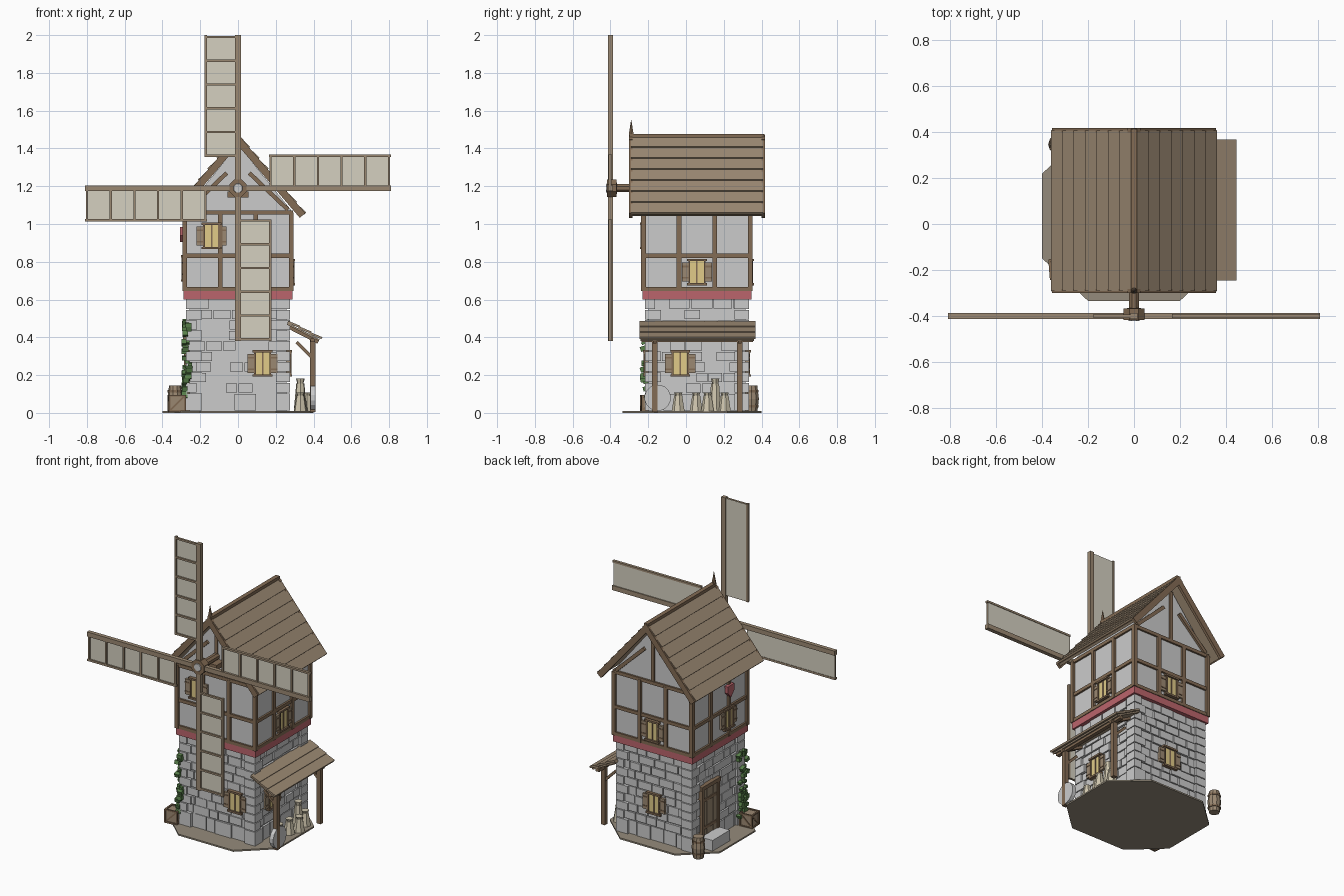
import bpy, bmesh, math, random
from mathutils import Matrix, Vector

if "Cube" in bpy.data.objects:
    bpy.data.objects.remove(bpy.data.objects["Cube"])

random.seed(4)
CY = 0.058                                  # tower centre in y
I = Matrix.Identity(4)
T = Matrix.Translation
def R(a, axis): return Matrix.Rotation(a, 4, axis)

def mat(name, r, g, b):
    m = bpy.data.materials.new(name)
    m.diffuse_color = (r, g, b, 1)
    m.use_nodes = True
    m.node_tree.nodes["Principled BSDF"].inputs["Base Color"].default_value = m.diffuse_color
    return m
WOOD = mat("timber", .23, .15, .09)
PLANK = mat("plank", .33, .25, .17)
SAIL = mat("sailcloth", .66, .63, .53)
GLASS = mat("lit_glass", .75, .6, .25)
RED = mat("red_paint", .5, .13, .15)
GREEN = mat("ivy_green", .1, .22, .07)
EARTH = mat("earth", .3, .26, .2)
SACK = mat("sackcloth", .62, .56, .42)

class Part:
    """Collects simple solids into one named object."""
    def __init__(self, name, material=None):
        self.name, self.material, self.bm = name, material, bmesh.new()
    def box(self, x0, x1, y0, y1, z0, z1, m=I):
        s = Matrix.Diagonal((x1 - x0, y1 - y0, z1 - z0, 1))
        bmesh.ops.create_cube(self.bm, size=1, matrix=m @ T(((x0+x1)/2, (y0+y1)/2, (z0+z1)/2)) @ s)
    def wall(self, f, u0, u1, z0, z1, d0, d1):
        self.box(u0, u1, -d1, -d0, z0, z1, f)
    def beam(self, p, q, w, y0, y1, m=I):     # bar in the xz plane from p to q
        dx, dz = q[0] - p[0], q[1] - p[1]
        l = math.hypot(dx, dz) / 2
        self.box(-l, l, y0, y1, -w/2, w/2,
                 m @ T(((p[0]+q[0])/2, 0, (p[1]+q[1])/2)) @ R(-math.atan2(dz, dx), 'Y'))
    def cone(self, r0, r1, h, m, n=8):        # stands on the local origin
        bmesh.ops.create_cone(self.bm, cap_ends=True, segments=n, radius1=r0, radius2=r1,
                              depth=h, matrix=m @ T((0, 0, h/2)) @ R(math.pi/n, 'Z'))
    def prism(self, pts, vec):
        face = self.bm.faces.new([self.bm.verts.new(p) for p in pts])
        ext = bmesh.ops.extrude_face_region(self.bm, geom=[face])
        bmesh.ops.translate(self.bm, vec=vec, verts=[v for v in ext['geom'] if isinstance(v, bmesh.types.BMVert)])
    def done(self):
        bmesh.ops.recalc_face_normals(self.bm, faces=self.bm.faces)
        me = bpy.data.meshes.new(self.name)
        self.bm.to_mesh(me)
        self.bm.free()
        if self.material: me.materials.append(self.material)
        bpy.context.collection.objects.link(bpy.data.objects.new(self.name, me))

# wall frames: local x runs along the wall, local -y points outwards
FRONT, RIGHT, BACK, LEFT = FACES = [T((0, CY, 0)) @ R(k * math.pi/2, 'Z') for k in range(4)]

# ground slab
p = Part("ground_slab", EARTH)
half = [(.2, -.335), (.4, -.15), (.4, .22), (.2, .4)]
p.prism([(x, y, 0) for x, y in half + [(-x, y) for x, y in reversed(half)]], (0, 0, .01))
p.done()

# stone tower: core, random courses and alternating quoins
p = Part("stone_tower")
p.box(-.256, .256, CY-.256, CY+.256, .005, .61)
rows = [.01, .105] + [.105 + .0555 * i for i in range(1, 10)]
for z0, z1 in zip(rows, rows[1:]):
    for f in FACES:
        u = -.25
        while u < .25:
            w = random.uniform(.055, .12)
            p.wall(f, u, min(u + w, .255), z0 + .003, z1 - .004, .25, random.uniform(.259, .27))
            u += w + .007
for k in range(10):
    z0, z1 = rows[k], rows[k+1]
    for f in FACES:
        w = .055 if k % 2 else .085
        p.wall(f, -.276, -.276 + w, z0 + .002, z1 - .003, .2, .276)
p.done()

# red band between the storeys
p = Part("red_band", RED)
p.box(-.288, .288, CY-.288, CY+.288, .6, .645)
p.done()

# plaster upper storey with gables
p = Part("upper_walls")
prof = [(-.28, .64), (.28, .64), (.28, 1.075), (0, 1.42), (-.28, 1.075)]
p.prism([(x, CY-.28, z) for x, z in prof], (0, .56, 0))
p.done()

# timber framing
p = Part("timber_frame", WOOD)
for k, f in enumerate(FACES):
    for u in (-.283, -.095, .095, .283):
        p.wall(f, u - .012, u + .012, .645, 1.06, .27, .294)
    for z in (.656, .832, 1.06):
        p.wall(f, -.29, .29, z - .011, z + .011, .27, .292)
    if k % 2 == 0:                           # gable braces
        for s in (-1, 1):
            p.beam((s*.06, 1.27), (s*.265, 1.075), .022, -.295, -.27, f)
        p.wall(f, -.011, .011, 1.06, 1.4, .27, .288)
p.done()

# plank roof: slab, lapped boards, barge boards, ridge
p, trim = Part("roof_planks", PLANK), Part("roof_trim", WOOD)
ang, L = math.atan2(.41, .35), .535
for k in (0, 1):
    m = T((0, CY, 1.462)) @ R(k * math.pi, 'Z') @ R(ang, 'Y')
    p.box(0, L, -.345, .345, -.018, -.002, m)
    for i in range(7):
        b = m @ T(((i + .5) * L/7, 0, .004)) @ R(-.1, 'Y')
        p.box(-L/14 - .006, L/14 + .006, -.35, .35, -.006, .006, b)
        trim.box(L/14 - .002, L/14 + .006, -.351, .351, -.008, .001, b)
    for y in (-.35, .35):
        trim.box(-.008, L + .004, y - .009, y + .009, -.03, .008, m)
trim.box(-.014, .014, CY-.356, CY+.356, 1.455, 1.477)
trim.cone(.014, .011, .03, T((0, -.29, 1.47)), 6)
trim.cone(.011, .001, .055, T((0, -.29, 1.495)), 6)
p.done(); trim.done()

# windows with shutters: wall, centre along wall, centre height, wall depth
frame, glass = Part("window_frames", WOOD), Part("window_panes", GLASS)
shut = Part("window_shutters", PLANK)
for f, u, z, d in [(FRONT, -.14, .937, .278), (FRONT, .13, .262, .262),
                   (RIGHT, 0, .745, .278), (RIGHT, -.088, .262, .262),
                   (BACK, 0, .745, .278), (BACK, 0, .262, .262), (LEFT, .088, .765, .278)]:
    glass.wall(f, u-.038, u+.038, z-.058, z+.058, d-.01, d+.012)
    for s in (-1, 1):
        frame.wall(f, u+s*.041-.005, u+s*.041+.005, z-.06, z+.06, d-.01, d+.02)
        shut.wall(f, u+s*.063-.017, u+s*.063+.017, z-.05, z+.05, d-.01, d+.016)
        for dz in (-.03, .03):
            frame.wall(f, u+s*.063-.017, u+s*.063+.017, z+dz-.004, z+dz+.004, d, d+.019)
        frame.wall(f, u-.052, u+.052, z+s*.064-.006, z+s*.064+.006, d-.01, d+.024)
    frame.wall(f, u-.004, u+.004, z-.06, z+.06, d, d+.016)
frame.done(); glass.done(); shut.done()

# plank door in the left wall, with frame and step
p, q = Part("door_planks", PLANK), Part("door_frame", WOOD)
du = -.09
for i in range(4):
    a = du - .07 + i * .035
    p.wall(LEFT, a + .001, a + .034, .06, .385, .25, .277 + .002 * (i % 2))
for s in (-1, 1):
    q.wall(LEFT, du+s*.08-.011, du+s*.08+.011, .01, .4, .25, .287)
q.wall(LEFT, du-.098, du+.098, .385, .41, .25, .29)
for z in (.13, .31):
    q.wall(LEFT, du-.068, du+.068, z-.01, z+.01, .27, .283)
p.done(); q.done()
p = Part("door_step")
p.wall(LEFT, du-.09, du+.09, .005, .08, .26, .36)
p.done()

# shield above the left window
p = Part("wall_shield", RED)
p.prism([LEFT @ Vector((.088 + u, -.285, z)) for u, z in
         [(-.035, .985), (.035, .985), (.033, .94), (0, .905), (-.033, .94)]], (-.022, 0, 0))
p.done()

# windmill hub and shaft
p = Part("sail_hub", WOOD)
tip = R(math.pi/2, 'X')
p.cone(.05, .05, .05, T((0, -.368, 1.19)) @ tip)
p.cone(.023, .023, .19, T((0, -.19, 1.19)) @ tip)
p.box(-.055, .055, -.3, -.21, 1.14, 1.172)
p.box(-.03, .03, -.385, -.365, 1.16, 1.22)
p.done()
p = Part("hub_cap")
p.cone(.03, .024, .012, T((0, -.411, 1.19)) @ tip)
p.done()

# four sails: spar, outer rail, rungs, cloth
p, c = Part("sail_frames", PLANK), Part("sail_cloth", SAIL)
for k in range(4):
    m = T((0, -.4, 1.19)) @ R(k * math.pi/2, 'Y')
    p.box(-.015, .015, -.013, .013, 0, .81, m)
    p.box(-.177, -.164, -.009, .009, .165, .81, m)
    for i in range(6):
        z = .172 + i * .1255
        p.box(-.17, 0, -.009, .005, z - .006, z + .006, m)
    c.box(-.168, 0, .001, .006, .17, .803, m)
p.done(); c.done()

# lean-to on the right side
p, q = Part("lean_to_roof", PLANK), Part("lean_to_posts", WOOD)
m = T((.265, .06, .48)) @ R(.475, 'Y')
p.box(0, .19, -.3, .3, -.014, -.004, m)
for i in range(3):
    p.box(-.035, .035, -.307, .307, -.006, .006, m @ T((.033 + i * .065, 0, .004)) @ R(-.08, 'Y'))
for y in (-.165, .285):
    q.box(.381, .41, y - .014, y + .014, .005, .4)
    q.beam((.31, .375), (.39, .295), .016, y - .009, y + .009)
    q.box(0, .19, y - .07, y - .05, -.03, -.01, m)
q.box(.383, .408, -.235, .355, .375, .395)
p.done(); q.done()

# millstone leaning by the front post
p = Part("millstone")
p.cone(.07, .07, .026, T((.383, -.15, .08)) @ R(math.pi/2, 'Y'), 16)
p.done()

# flour sacks
p = Part("flour_sacks", SACK)
for x, y, h in [(.33, -.04, .1), (.335, .055, .1), (.33, .155, .175), (.345, .205, .1), (.365, .115, .1)]:
    p.cone(.036, .022, h * .85, T((x, y, .008)), 7)
    p.cone(.017, .024, h * .15, T((x, y, .008 + h * .85)), 7)
p.done()

# barrel
p, q = Part("barrel", PLANK), Part("barrel_hoops", WOOD)
m = T((-.333, .347, .004))
p.cone(.032, .041, .07, m, 10)
p.cone(.041, .032, .07, m @ T((0, 0, .07)), 10)
for z in (.025, .105):
    q.cone(.0395, .0395, .012, m @ T((0, 0, z)), 10)
p.done(); q.done()

# crate
p, q = Part("crate", PLANK), Part("crate_edges", WOOD)
m = T((-.325, -.195, .051)) @ R(.08, 'Z')
p.box(-.039, .039, -.039, .039, -.04, .038, m)
for a in (-.04, .04):
    for b in (-.04, .04):
        for t in (I, R(math.pi/2, 'X'), R(math.pi/2, 'Y')):
            q.box(a - .005, a + .005, b - .005, b + .005, -.045, .045, m @ t)
for r in (0, math.pi/2):
    q.beam((-.036, -.036), (.036, .036), .009, -.043, .043, m @ R(r, 'Z'))
p.done(); q.done()

# ivy on the front left corner
p = Part("ivy", GREEN)
for i in range(46):
    z, s = random.uniform(.05, .49), random.uniform(.009, .017)
    if i % 3: x, y = -.283, -.215 + random.uniform(0, .07)
    else: x, y = -.27 + random.uniform(-.01, .02), -.226
    p.box(-s, s, -s, s, -s*.8, s*.8, T((x, y, z)) @ R(random.uniform(-.5, .5), 'X'))
p.done()
